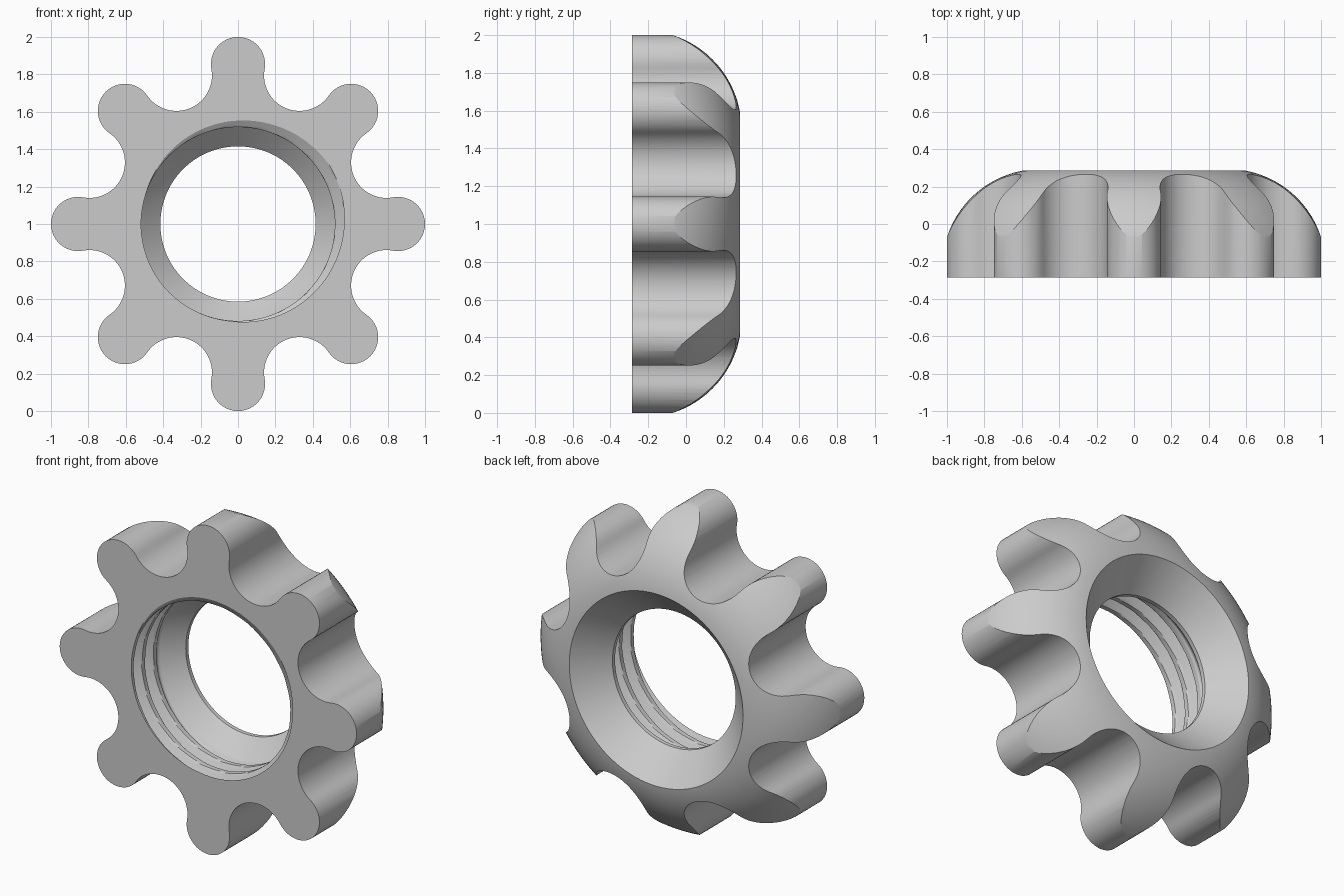
import bpy, bmesh
from math import sin, cos, pi, radians, atan2, tau

if "Cube" in bpy.data.objects:
    bpy.data.objects.remove(bpy.data.objects["Cube"])

FRONT, BACK = -0.287, 0.287
SEGS = 144

grey = bpy.data.materials.new("light_grey")
grey.use_nodes = True
colour = (0.6, 0.6, 0.6, 1)
grey.diffuse_color = colour
grey.node_tree.nodes["Principled BSDF"].inputs["Base Color"].default_value = colour


def skin(name, rings):
    """Closed solid skinned over equal-length rings, with capped ends."""
    bm = bmesh.new()
    loops = [[bm.verts.new(p) for p in ring] for ring in rings]
    for a, b in zip(loops, loops[1:]):
        n = len(a)
        for i in range(n):
            j = (i + 1) % n
            bm.faces.new((a[i], a[j], b[j], b[i]))
    bm.faces.new(loops[0])
    bm.faces.new(loops[-1])
    bmesh.ops.recalc_face_normals(bm, faces=bm.faces)
    mesh = bpy.data.meshes.new(name)
    bm.to_mesh(mesh)
    bm.free()
    mesh.materials.append(grey)
    obj = bpy.data.objects.new(name, mesh)
    bpy.context.collection.objects.link(obj)
    return obj


def ring(y, radius):
    """Ring around the y axis; radius is a function of the angle."""
    angles = [tau * i / SEGS for i in range(SEGS)]
    return [(radius(a) * cos(a), y, 1 + radius(a) * sin(a)) for a in angles]


def plain(y, r):
    return ring(y, lambda a: r)


# Lobed outline: round grips joined by tangent scallops
def lobed_outline(lobes=8, lobe_at=0.855, lobe_r=0.145, dip_at=0.86, dip_r=0.19):
    pts = []
    half = pi / lobes
    dx, dy = dip_at * cos(half) - lobe_at, dip_at * sin(half)
    tangent = atan2(dy, dx)
    for k in range(lobes):
        turn = tau * k / lobes
        for i in range(25):
            a = turn - tangent + 2 * tangent * i / 24
            pts.append((lobe_at * cos(turn) + lobe_r * cos(a),
                        lobe_at * sin(turn) + lobe_r * sin(a)))
        mid = turn + half
        start, end = turn + tangent + pi, turn + tau / lobes - tangent + pi
        for i in range(1, 24):
            a = start + (end - start) * i / 24
            pts.append((dip_at * cos(mid) + dip_r * cos(a),
                        dip_at * sin(mid) + dip_r * sin(a)))
    return pts


outline = lobed_outline()
body = skin("lobed_ring_nut", [[(x, y, 1 + z) for x, z in outline] for y in (FRONT, 0.4)])

# Domed back limit
arc = [radians(90 * i / 32) for i in range(33)]
dome = skin("dome_limit", [plain(-0.4, 1.025)] +
            [plain(-0.231 + 0.525 * sin(a), 0.5 + 0.525 * cos(a)) for a in arc])

# Threaded bore, throat and back countersink
PITCH, CREST, DEPTH, THREAD_END = 0.11, 0.518, 0.065, -0.01


def thread(y):
    def radius(a):
        phase = ((y - FRONT) / PITCH + (a - radians(30)) / tau) % 1
        groove = max(0, 1 - abs((phase + 0.5) % 1 - 0.5) / 0.36)
        return CREST + DEPTH * groove * min(1, max(0, (THREAD_END - y) / 0.05))
    return radius


rows = 52
bore_rings = [ring(y, thread(y)) for y in
              (-0.305 + (THREAD_END + 0.305) * i / rows for i in range(rows + 1))]
bore_rings += [plain(0.09, 0.415), plain(0.115, 0.415), plain(BACK, 0.585), plain(0.4, 0.69)]
bore = skin("bore_cutter", bore_rings)

# Combine, bake the result and drop the cutters
for cutter, operation in ((dome, "INTERSECT"), (bore, "DIFFERENCE")):
    cutter.hide_render = True
    mod = body.modifiers.new(cutter.name, "BOOLEAN")
    mod.operation, mod.object, mod.solver = operation, cutter, "EXACT"
graph = bpy.context.evaluated_depsgraph_get()
baked = bpy.data.meshes.new_from_object(body.evaluated_get(graph))
body.modifiers.clear()
body.data = baked
for cutter in (dome, bore):
    bpy.data.objects.remove(cutter)

for obj in bpy.context.selected_objects:
    obj.select_set(False)
body.select_set(True)
bpy.context.view_layer.objects.active = body
bpy.ops.object.shade_smooth_by_angle(angle=radians(25))
